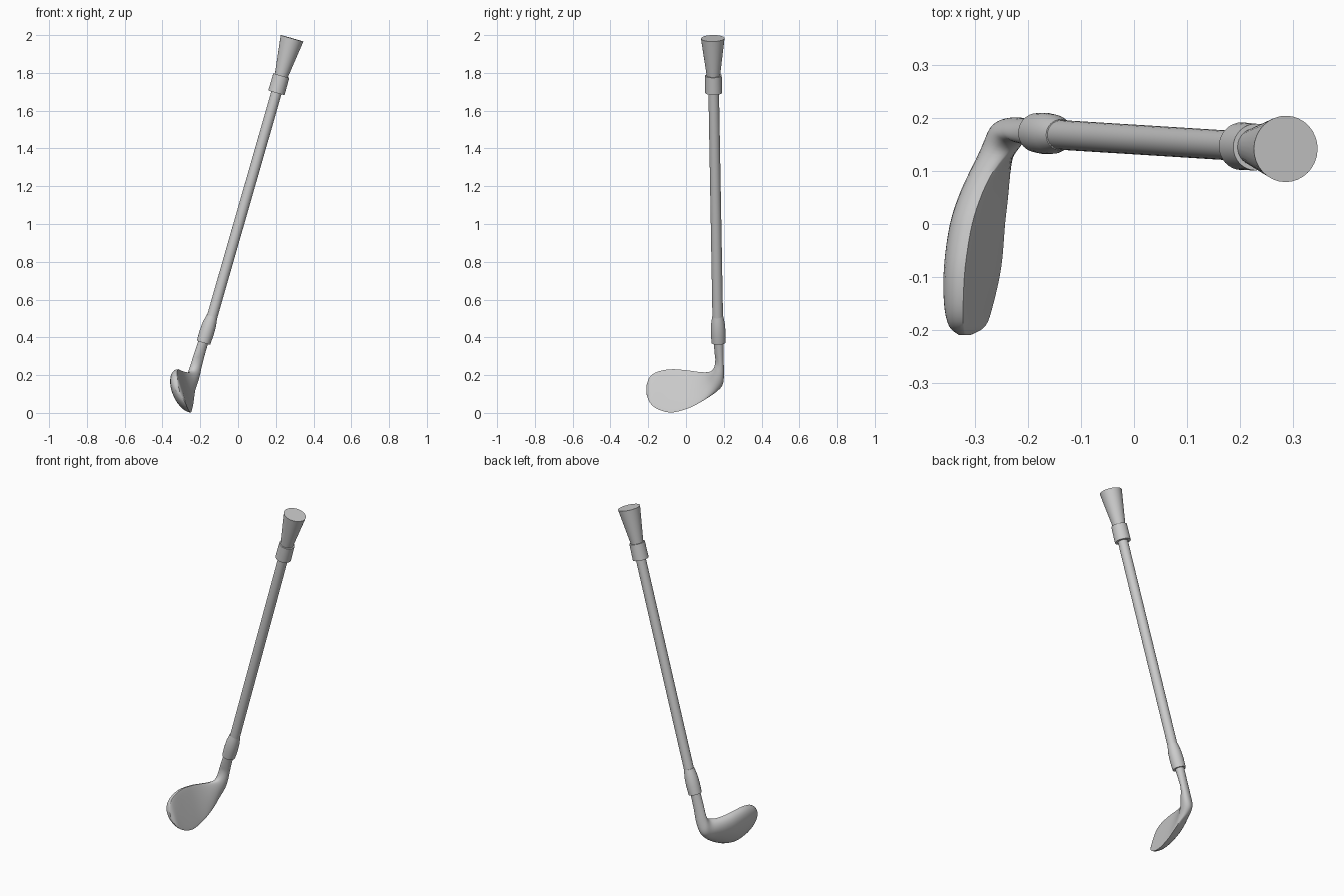
import bpy, bmesh, math
from mathutils import Vector

if "Cube" in bpy.data.objects:
    bpy.data.objects.remove(bpy.data.objects["Cube"])


def skin(name, rings):
    """Join equal rings of points into a closed, capped tube."""
    bm = bmesh.new()
    loops = [[bm.verts.new(p) for p in ring] for ring in rings]
    n = len(loops[0])
    for a, b in zip(loops, loops[1:]):
        for i in range(n):
            j = (i + 1) % n
            bm.faces.new((a[i], a[j], b[j], b[i]))
    bm.faces.new(loops[0])
    bm.faces.new(loops[-1])
    bmesh.ops.recalc_face_normals(bm, faces=bm.faces)
    mesh = bpy.data.meshes.new(name)
    bm.to_mesh(mesh)
    bm.free()
    obj = bpy.data.objects.new(name, mesh)
    bpy.context.collection.objects.link(obj)
    bpy.ops.object.select_all(action='DESELECT')
    obj.select_set(True)
    bpy.context.view_layer.objects.active = obj
    bpy.ops.object.shade_smooth_by_angle(angle=math.radians(40))
    return obj


def turned(name, start, end, profile, sides=32):
    """Turned part: profile is (distance from start, radius) towards end."""
    axis = (end - start).normalized()
    u = axis.orthogonal().normalized()
    v = axis.cross(u)
    angles = [2 * math.pi * i / sides for i in range(sides)]
    skin(name, [[start + axis * d + (u * math.cos(a) + v * math.sin(a)) * r
                 for a in angles] for d, r in profile])


# Grip, collar and shaft share one leaning axis
top, low = Vector((0.286, 0.1415, 1.983)), Vector((-0.14, 0.168, 0.5))
turned("grip", top, low, [(0, 0.0625), (0.21, 0.035)])
turned("grip_collar", top, low, [(0.205, 0.044), (0.30, 0.045)])
turned("shaft", top, low, [(0.29, 0.028), (1.57, 0.028)])

# Ferrule between shaft and neck
turned("ferrule", Vector((-0.183, 0.172, 0.372)), Vector((-0.138, 0.168, 0.512)),
       [(0, 0.037), (0.05, 0.039), (0.1, 0.037), (0.13, 0.032), (0.147, 0.029)])

# Head sections, toe to neck: upper edge xyz, lower edge xyz, face bulge, back bulge
sections = [
    (-.320, -.209, .145, -.308, -.209, .100, .003, .015),
    (-.322, -.192, .190, -.280, -.192, .055, .003, .043),
    (-.322, -.150, .218, -.265, -.150, .020, .003, .058),
    (-.318, -.080, .231, -.250, -.080, .002, .003, .066),
    (-.305, .000, .226, -.243, .000, .020, .003, .066),
    (-.285, .060, .218, -.237, .060, .047, .005, .062),
    (-.262, .105, .215, -.236, .115, .080, .013, .054),
    (-.240, .135, .222, -.245, .165, .115, .028, .042),
    (-.228, .150, .245, -.243, .194, .150, .033, .035),
    (-.222, .155, .280, -.225, .201, .205, .030, .030),
    (-.211, .152, .312, -.207, .199, .280, .029, .029),
    (-.183, .145, .385, -.183, .199, .375, .028, .028),
]


def smooth(rows, steps=4):
    """Catmull-Rom interpolation between section rows."""
    out = []
    for k in range(len(rows) - 1):
        p0, p1, p2 = rows[max(k - 1, 0)], rows[k], rows[k + 1]
        p3 = rows[min(k + 2, len(rows) - 1)]
        for s in range(steps):
            t = s / steps
            out.append([0.5 * (2 * b + (c - a) * t + (2 * a - 5 * b + 4 * c - d) * t * t
                               + (3 * b - a - 3 * c + d) * t ** 3)
                        for a, b, c, d in zip(p0, p1, p2, p3)])
    return out + [list(rows[-1])]


def head_ring(row, count=32):
    upper, lower = Vector(row[:3]), Vector(row[3:6])
    mid, half = (upper + lower) / 2, (upper - lower) / 2
    ring = []
    for i in range(count):
        a = 2 * math.pi * i / count
        s = math.sin(a)
        ring.append(mid + half * math.cos(a)
                    + Vector((s * (row[6] if s > 0 else row[7]), 0, 0)))
    return ring


# Club head with lofted face, rounded back and neck
skin("club_head", [head_ring(r) for r in smooth(sections)])
